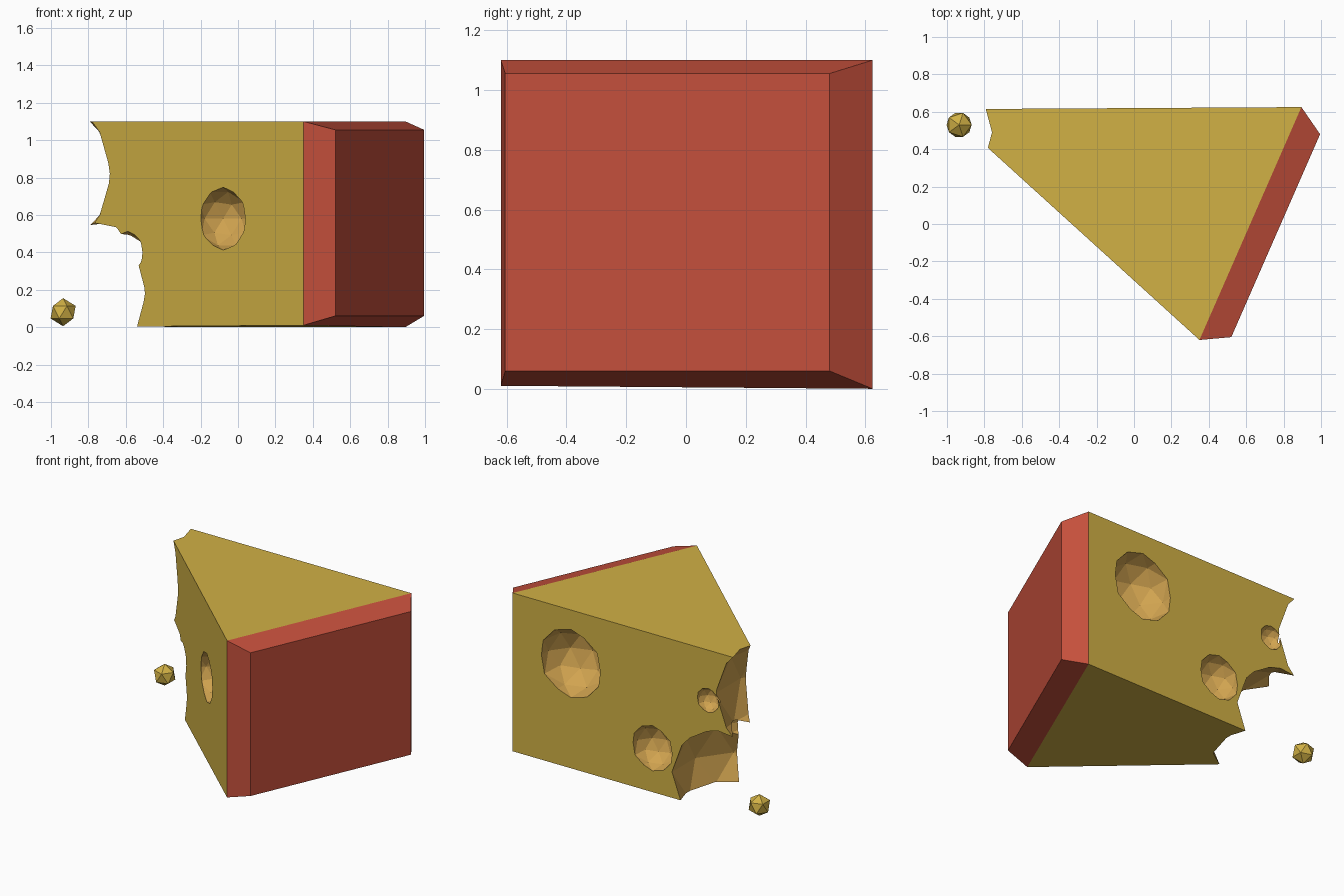
import bpy, bmesh
from mathutils import Vector

if "Cube" in bpy.data.objects:
    bpy.data.objects.remove(bpy.data.objects["Cube"])


def material(name, rgb):
    m = bpy.data.materials.new(name)
    m.diffuse_color = (*rgb, 1)
    m.use_nodes = True
    m.node_tree.nodes["Principled BSDF"].inputs["Base Color"].default_value = m.diffuse_color
    return m


CHEESE = material("cheese yellow", (0.64, 0.44, 0.06))
HOLE = material("hole orange", (0.64, 0.37, 0.08))
RIND = material("rind red", (0.56, 0.08, 0.045))


def make(name, bm, mats):
    bmesh.ops.recalc_face_normals(bm, faces=bm.faces)
    me = bpy.data.meshes.new(name)
    bm.to_mesh(me)
    bm.free()
    for m in mats:
        me.materials.append(m)
    ob = bpy.data.objects.new(name, me)
    bpy.context.collection.objects.link(ob)
    return ob


def loft(name, loop_a, loop_b, mats):
    """Solid between two matching loops of points."""
    bm = bmesh.new()
    a = [bm.verts.new(p) for p in loop_a]
    b = [bm.verts.new(p) for p in loop_b]
    bm.faces.new(a)
    bm.faces.new(b[::-1])
    n = len(a)
    for i in range(n):
        j = (i + 1) % n
        bm.faces.new((a[i], b[i], b[j], a[j]))
    return make(name, bm, mats)


def ball(name, centre, radius, subdiv, mats, index=0):
    bm = bmesh.new()
    bmesh.ops.create_icosphere(bm, subdivisions=subdiv, radius=radius)
    bmesh.ops.translate(bm, verts=bm.verts, vec=Vector(centre))
    for f in bm.faces:
        f.material_index = index
    return make(name, bm, mats)


def floor(y):
    # the underside leans very slightly
    return 0.005 - 0.005 * y / 0.62


# Cheese wedge, with the tip already shortened where it is bitten off
TOP = 1.10
plan = [(0.895, 0.625), (-0.80, 0.615), (-0.80, 0.424), (0.35, -0.62)]
wedge = loft("cheese_wedge",
             [(x, y, floor(y)) for x, y in plan],
             [(x, y, TOP) for x, y in plan], [CHEESE, HOLE])

# Holes in the faces and bites at the tip: centre, radius
holes = [
    ((-0.08, -0.23, 0.58), 0.168),    # front face
    ((0.45, 0.62, 0.728), 0.237),     # back face, large
    ((-0.176, 0.62, 0.305), 0.157),   # back face, medium
    ((-0.60, 0.62, 0.75), 0.084),     # back face, small
    ((-0.59, 0.234, 0.40), 0.112),    # front edge, small
    ((-1.10, 0.49, 0.82), 0.458),     # upper bite
    ((-0.72, 0.492, 0.18), 0.415),    # lower bite
]
bpy.context.view_layer.objects.active = wedge
for centre, radius in holes:
    cutter = ball("hole_cutter", centre, radius, 2, [CHEESE, HOLE], 1)
    cutter.hide_render = True
    mod = wedge.modifiers.new("hole", 'BOOLEAN')
    mod.operation = 'DIFFERENCE'
    mod.solver = 'EXACT'
    mod.object = cutter
    bpy.ops.object.modifier_apply(modifier=mod.name)
    bpy.data.objects.remove(cutter)

# Rind: a bevelled slab on the wide end
near, far = (0.35, -0.62), (0.895, 0.625)
out_near, out_far = (0.52, -0.605), (0.995, 0.48)
loft("rind",
     [(*near, floor(near[1])), (*far, floor(far[1])), (*far, TOP), (*near, TOP)],
     [(*out_near, 0.06), (*out_far, 0.06), (*out_far, 1.055), (*out_near, 1.055)],
     [RIND])

# Loose crumb beside the tip
ball("crumb", (-0.935, 0.53, 0.08), 0.075, 1, [CHEESE])
